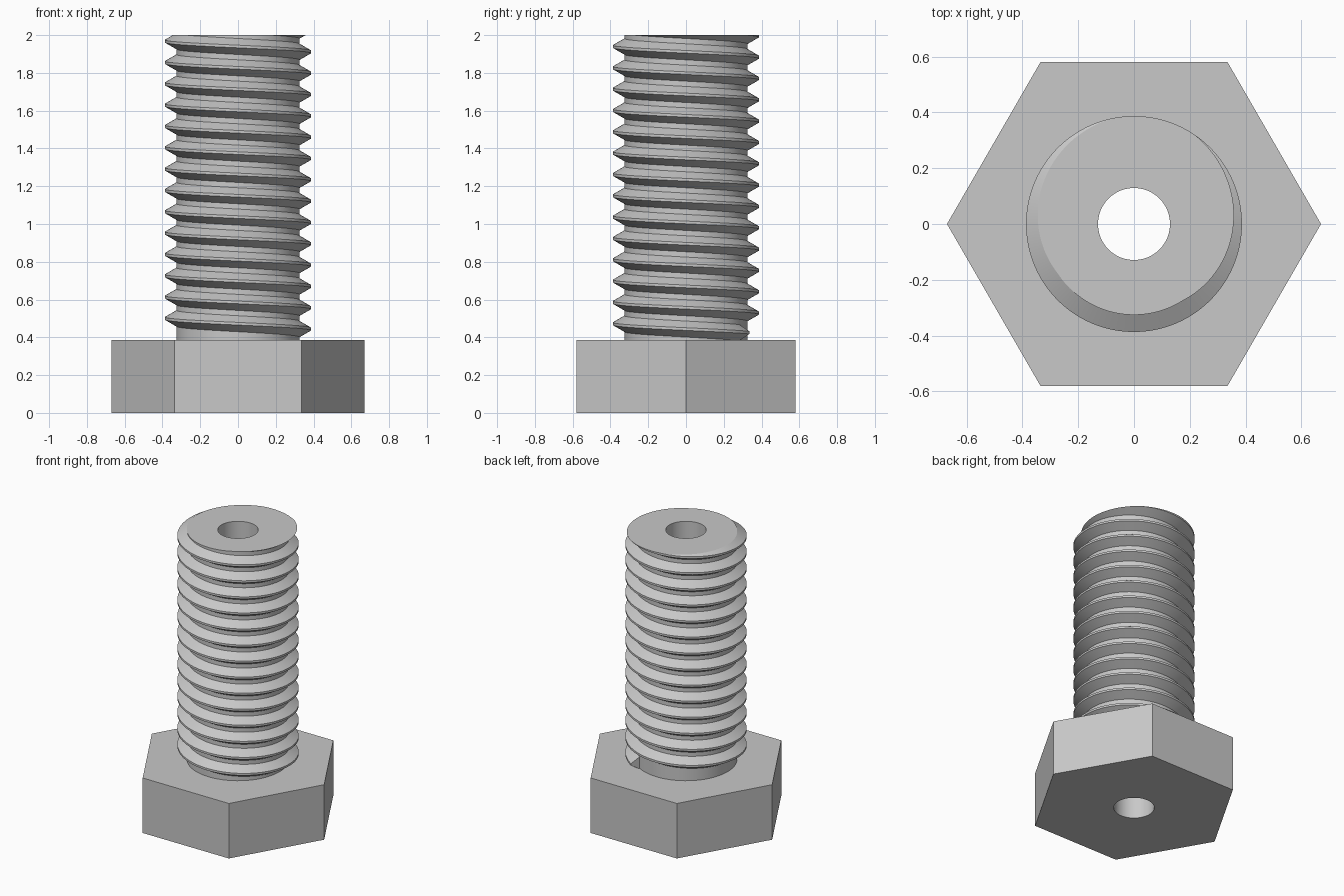
import bpy, bmesh
from math import cos, sin, pi, tau, radians, tan

default = bpy.data.objects.get("Cube")
if default:
    bpy.data.objects.remove(default, do_unlink=True)

# Main sizes
HEIGHT, HEAD_TOP = 2.0, 0.387
APOTHEM = 0.5806
HOLE, ROOT, CREST = 0.129, 0.3258, 0.387
PITCH = 0.1129
START_ANGLE, START_Z, TURNS = radians(60), 0.425, 14.5
SEGMENTS = 96

# Single steel colour
steel = bpy.data.materials.new("steel grey")
steel.use_nodes = True
steel.diffuse_color = (0.58, 0.58, 0.58, 1)
steel.node_tree.nodes["Principled BSDF"].inputs["Base Color"].default_value = (0.58, 0.58, 0.58, 1)


def finish(name, bm):
    """Turn a bmesh into a shaded, coloured object."""
    bmesh.ops.recalc_face_normals(bm, faces=bm.faces)
    mesh = bpy.data.meshes.new(name)
    bm.to_mesh(mesh)
    bm.free()
    mesh.materials.append(steel)
    obj = bpy.data.objects.new(name, mesh)
    bpy.context.collection.objects.link(obj)
    bpy.ops.object.select_all(action="DESELECT")
    obj.select_set(True)
    bpy.context.view_layer.objects.active = obj
    bpy.ops.object.shade_smooth_by_angle(angle=radians(30))
    return obj


def bored_prism(name, outer, z0, z1):
    """Upright prism with a round bore; outer gives its radius per angle."""
    bm = bmesh.new()
    rings = []
    for radius, z in ((outer, z0), (outer, z1), (lambda a: HOLE, z1), (lambda a: HOLE, z0)):
        angles = [tau * i / SEGMENTS for i in range(SEGMENTS)]
        rings.append([bm.verts.new((radius(a) * cos(a), radius(a) * sin(a), z)) for a in angles])
    for k, ring in enumerate(rings):
        above = rings[(k + 1) % len(rings)]
        for i in range(SEGMENTS):
            j = (i + 1) % SEGMENTS
            bm.faces.new((ring[i], ring[j], above[j], above[i]))
    return finish(name, bm)


def hex_radius(a):
    return APOTHEM / cos(a % (pi / 3) - pi / 6)


# Hexagonal head and plain shank core
bored_prism("hex_head", hex_radius, 0, HEAD_TOP)
bored_prism("shank_core", lambda a: ROOT, HEAD_TOP, HEIGHT)

# Thread ridge: a trapezoid swept along a left-hand helix
flat = PITCH / 16
inner = ROOT - 0.004
base = flat + (CREST - inner) * tan(radians(30))
profile = [(inner, -base), (CREST, -flat), (CREST, flat), (inner, base)]

bm = bmesh.new()
sections = []
for i in range(int(TURNS * SEGMENTS) + 1):
    turn = i / SEGMENTS
    a = START_ANGLE - tau * turn
    z = START_Z + PITCH * turn
    sections.append([bm.verts.new((r * cos(a), r * sin(a), z + dz)) for r, dz in profile])
for s, t in zip(sections, sections[1:]):
    for k in range(4):
        n = (k + 1) % 4
        bm.faces.new((s[k], s[n], t[n], t[k]))
bm.faces.new(sections[0])
bm.faces.new(sections[-1])

# Trim the ridge flush with the end of the shank
cut = bmesh.ops.bisect_plane(
    bm, geom=bm.verts[:] + bm.edges[:] + bm.faces[:],
    plane_co=(0, 0, HEIGHT), plane_no=(0, 0, 1), clear_outer=True)
rim = [e for e in cut["geom_cut"] if isinstance(e, bmesh.types.BMEdge)]
caps = bmesh.ops.triangle_fill(bm, edges=rim, use_beauty=True, normal=(0, 0, 1))
finish("screw_thread", bm)
